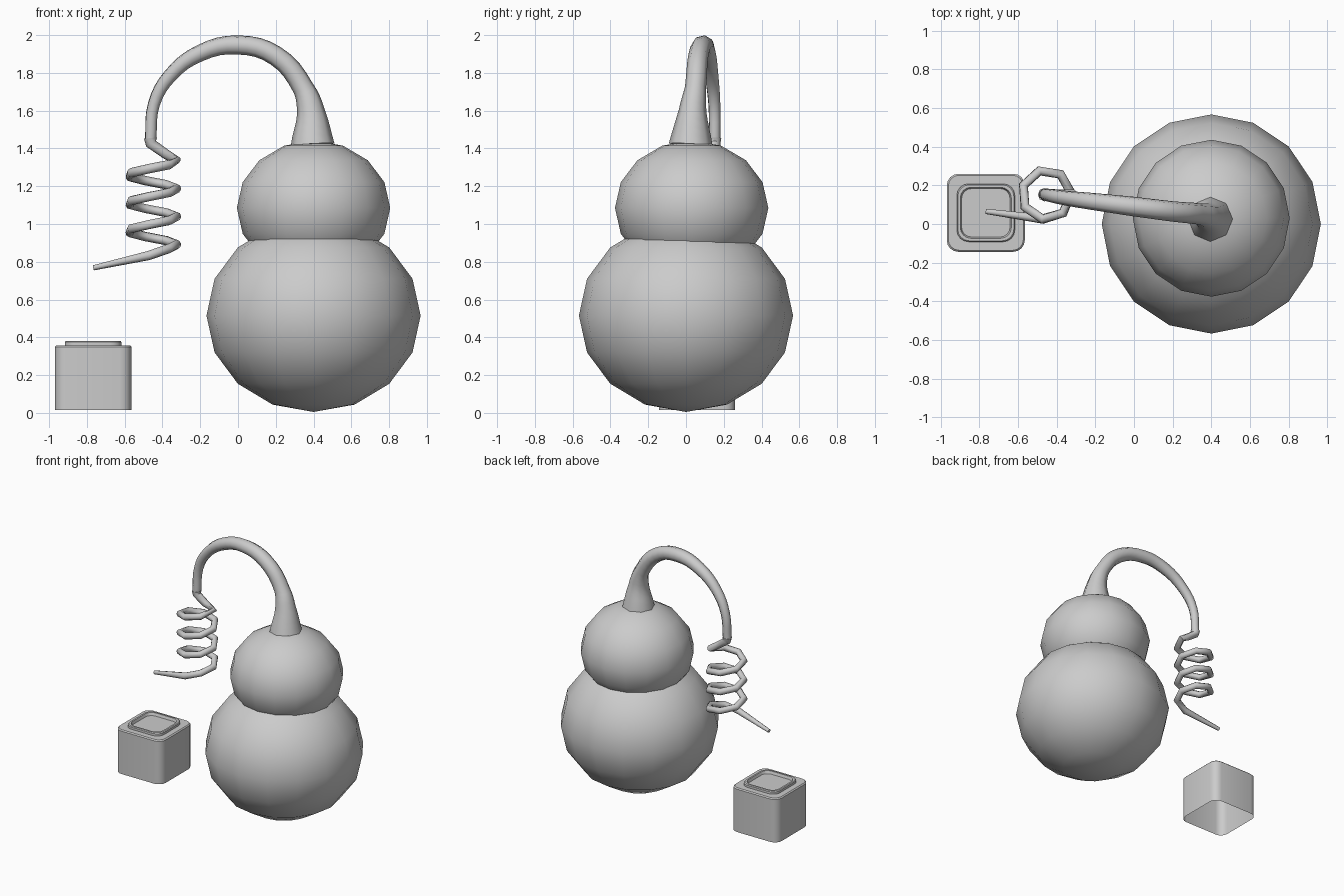
import bpy, bmesh
from math import sin, cos, pi, radians

if "Cube" in bpy.data.objects:
    bpy.data.objects.remove(bpy.data.objects["Cube"])


def ball(name, loc, r, rz):
    bpy.ops.mesh.primitive_uv_sphere_add(segments=16, ring_count=8, radius=1, location=loc)
    o = bpy.context.object
    o.name = name
    o.scale = (r, r, rz)
    bpy.ops.object.shade_smooth()
    return o


def tube(name, pts, kind, res=4):
    """Eight-sided tube through points (x, y, z, radius)."""
    cu = bpy.data.curves.new(name, 'CURVE')
    cu.dimensions = '3D'
    cu.bevel_depth = 1
    cu.bevel_resolution = 2
    cu.use_fill_caps = True
    cu.resolution_u = res
    sp = cu.splines.new(kind)
    target = sp.bezier_points if kind == 'BEZIER' else sp.points
    target.add(len(pts) - 1)
    for p, (x, y, z, r) in zip(target, pts):
        p.co = (x, y, z) if kind == 'BEZIER' else (x, y, z, 1)
        p.radius = r
        if kind == 'BEZIER':
            p.handle_left_type = p.handle_right_type = 'AUTO'
    o = bpy.data.objects.new(name, cu)
    bpy.context.collection.objects.link(o)
    bpy.ops.object.select_all(action='DESELECT')
    o.select_set(True)
    bpy.context.view_layer.objects.active = o
    bpy.ops.object.convert(target='MESH')
    bpy.ops.object.shade_smooth_by_angle(angle=radians(50))
    return bpy.context.object


# Gourd body: two stacked bulbs
ball("lower_bulb", (0.4, 0, 0.515), 0.567, 0.51)
ball("upper_bulb", (0.4, 0.03, 1.085), 0.406, 0.357)

# Arched stem, flared at the bulb and narrowing towards the tendril
tube("stem", [
    (0.395, 0.025, 1.42, 0.116),
    (0.385, 0.035, 1.60, 0.073),
    (0.345, 0.05, 1.72, 0.056),
    (0.20, 0.065, 1.89, 0.053),
    (0.0, 0.09, 1.948, 0.051),
    (-0.20, 0.115, 1.905, 0.045),
    (-0.36, 0.135, 1.785, 0.038),
    (-0.445, 0.15, 1.635, 0.033),
    (-0.463, 0.152, 1.445, 0.031)], 'BEZIER')

# Coiled tendril: seven-sided helix ending in a tapered tip
coil = [(-0.463, 0.152, 1.455, 0.035), (-0.46, 0.152, 1.425, 0.03),
        (-0.385, 0.153, 1.372, 0.026)]
for i in range(24):
    a = radians(4) - i * 2 * pi / 7
    coil.append((-0.453 + 0.128 * cos(a), 0.152 + 0.128 * sin(a),
                 1.335 - 0.148 * i / 7, 0.025))
coil[-1] = (coil[-1][0], coil[-1][1], 0.833, 0.025)
coil.append((-0.765, 0.065, 0.768, 0.014))
tube("tendril", coil, 'POLY')

# Small bottle: rounded-square shell, open underneath, with raised lip on top
bm = bmesh.new()


def ring(half, r, z, n=4):
    out = []
    for q in range(4):
        for k in range(n + 1):
            a = (q + k / n) * pi / 2
            sx = 1 if q in (0, 3) else -1
            sy = 1 if q < 2 else -1
            out.append(bm.verts.new((-0.767 + sx * (half - r) + r * cos(a),
                                     0.058 + sy * (half - r) + r * sin(a), z)))
    return out


rings = [ring(*p) for p in [(0.202, 0.06, 0.015), (0.202, 0.06, 0.35),
                            (0.194, 0.055, 0.358), (0.15, 0.06, 0.358),
                            (0.15, 0.06, 0.375), (0.145, 0.06, 0.381),
                            (0.132, 0.055, 0.381), (0.125, 0.05, 0.36)]]
for a, b in zip(rings, rings[1:]):
    for i in range(len(a)):
        j = (i + 1) % len(a)
        bm.faces.new((a[i], a[j], b[j], b[i]))
bm.faces.new(rings[-1])
me = bpy.data.meshes.new("bottle")
bm.to_mesh(me)
bm.free()
bottle = bpy.data.objects.new("bottle", me)
bpy.context.collection.objects.link(bottle)
bpy.ops.object.select_all(action='DESELECT')
bottle.select_set(True)
bpy.context.view_layer.objects.active = bottle
bpy.ops.object.shade_smooth_by_angle(angle=radians(35))
